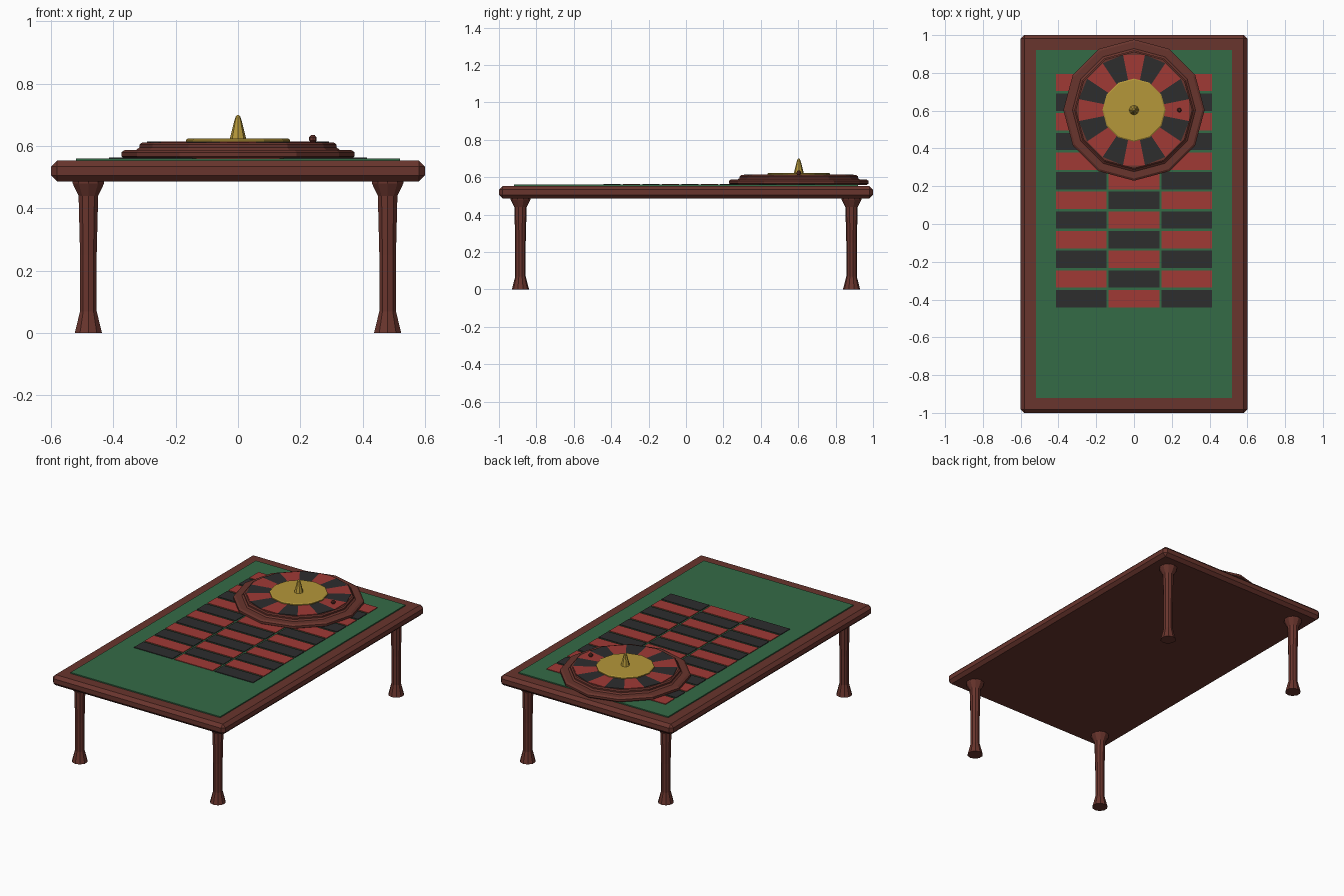
import bpy, bmesh
from math import sin, cos, pi, tau

cube = bpy.data.objects.get("Cube")
if cube:
    bpy.data.objects.remove(cube, do_unlink=True)


def material(name, rgb):
    m = bpy.data.materials.new(name)
    m.use_nodes = True
    m.diffuse_color = (*rgb, 1)
    m.node_tree.nodes["Principled BSDF"].inputs["Base Color"].default_value = (*rgb, 1)
    return m


WOOD = material("dark red wood", (0.14, 0.035, 0.026))
FELT = material("green felt", (0.034, 0.145, 0.062))
RED = material("red", (0.35, 0.042, 0.036))
BLACK = material("black", (0.026, 0.026, 0.027))
GOLD = material("gold", (0.46, 0.31, 0.042))


def finish(name, bm, mats):
    bmesh.ops.recalc_face_normals(bm, faces=bm.faces)
    mesh = bpy.data.meshes.new(name)
    bm.to_mesh(mesh)
    bm.free()
    for m in mats:
        mesh.materials.append(m)
    ob = bpy.data.objects.new(name, mesh)
    bpy.context.collection.objects.link(ob)
    return ob


def add_box(bm, x0, x1, y0, y1, z0, z1, mat=0):
    verts = bmesh.ops.create_cube(bm, size=1)["verts"]
    for v in verts:
        v.co = (x1 if v.co.x > 0 else x0, y1 if v.co.y > 0 else y0, z1 if v.co.z > 0 else z0)
    for f in {f for v in verts for f in v.link_faces}:
        f.material_index = mat


def turned(name, profile, sides, x, y, mat):
    """Solid of revolution from (radius, height) pairs, with a corner facing the back."""
    bm = bmesh.new()
    rings = [[bm.verts.new((x + r * sin(tau * i / sides), y + r * cos(tau * i / sides), z))
              for i in range(sides)] for r, z in profile]
    for a, b in zip(rings, rings[1:]):
        for i in range(sides):
            j = (i + 1) % sides
            bm.faces.new((a[i], a[j], b[j], b[i]))
    bm.faces.new(rings[0])
    bm.faces.new(rings[-1])
    return finish(name, bm, [mat])


# Table top with chamfered edges
bm = bmesh.new()
add_box(bm, -0.6, 0.6, -1, 1, 0.487, 0.553)
bmesh.ops.bevel(bm, geom=bm.edges[:], offset=0.019, segments=1, affect="EDGES")
finish("table_top", bm, [WOOD])

# Felt playing surface
bm = bmesh.new()
add_box(bm, -0.52, 0.52, -0.92, 0.92, 0.545, 0.56)
finish("felt", bm, [FELT])

# Betting cells, alternating in colour
bm = bmesh.new()
for row in range(12):
    yc = -0.395 + row * 0.104
    for col in range(3):
        xc = (col - 1) * 0.28
        add_box(bm, xc - 0.134, xc + 0.134, yc - 0.046, yc + 0.046, 0.558, 0.564, (row + col + 1) % 2)
finish("betting_cells", bm, [RED, BLACK])

# Turned legs
LEG = [(0.046, 0), (0.028, 0.07), (0.028, 0.25), (0.033, 0.44), (0.053, 0.48), (0.053, 0.495)]
for side, x in (("left", 0.48), ("right", -0.48)):
    for end, y in (("front", -0.885), ("back", 0.885)):
        turned(f"{end}_{side}_leg", LEG, 10, x, y, WOOD)

# Stepped wheel base
WY = 0.603
BASE = [(0.362, 0.558), (0.374, 0.567), (0.374, 0.58), (0.362, 0.588), (0.326, 0.588),
        (0.316, 0.596), (0.316, 0.605), (0.308, 0.611)]
turned("wheel_base", BASE, 12, 0, WY, WOOD)

# Ring of coloured pockets
bm = bmesh.new()
N = 16
for i in range(N):
    a0, a1 = (i - 0.5) * tau / N, (i + 0.5) * tau / N
    low, high = [[bm.verts.new((r * sin(a), WY + r * cos(a), z))
                  for r, a in ((0.15, a0), (0.298, a0), (0.298, a1), (0.15, a1))]
                 for z in (0.608, 0.614)]
    faces = [bm.faces.new(low), bm.faces.new(high)]
    for k in range(4):
        j = (k + 1) % 4
        faces.append(bm.faces.new((low[k], low[j], high[j], high[k])))
    for f in faces:
        f.material_index = i % 2
finish("wheel_pockets", bm, [RED, BLACK])

# Gold hub and tapered spindle
turned("wheel_hub", [(0.167, 0.61), (0.167, 0.62), (0.161, 0.624)], 12, 0, WY, GOLD)
turned("spindle", [(0.027, 0.62), (0.012, 0.68), (0.007, 0.695), (0.002, 0.7)], 8, 0, WY, GOLD)

# Ball resting in a pocket
turned("ball", [(0.006, 0.612), (0.012, 0.618), (0.012, 0.628), (0.006, 0.635)], 8, 0.24, WY, WOOD)
